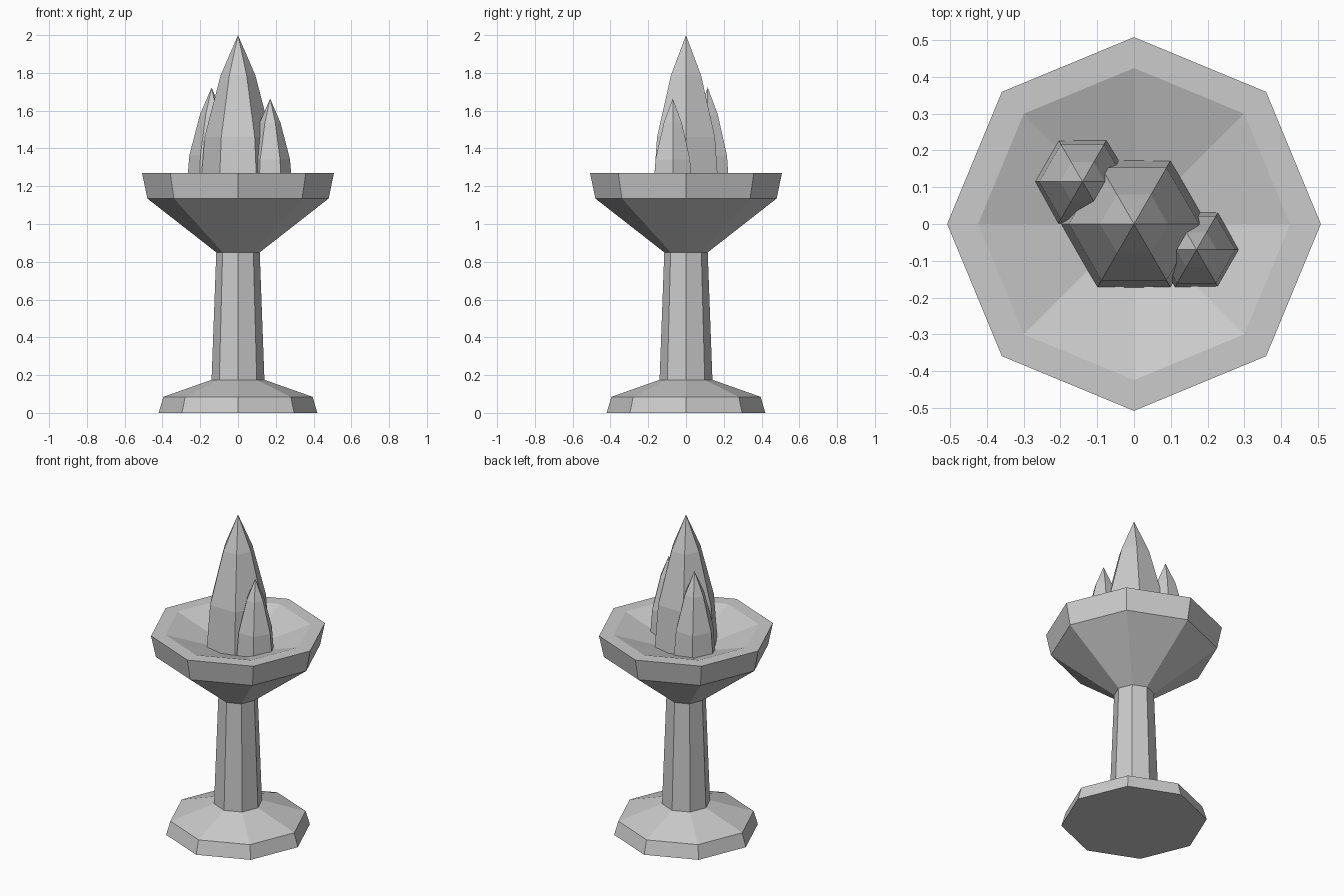
import bpy, bmesh
from math import cos, sin, tau

cube = bpy.data.objects.get("Cube")
if cube:
    bpy.data.objects.remove(cube, do_unlink=True)

stone = bpy.data.materials.new("grey_stone")
stone.use_nodes = True
stone.diffuse_color = (0.6, 0.6, 0.6, 1)
stone.node_tree.nodes["Principled BSDF"].inputs["Base Color"].default_value = (0.6, 0.6, 0.6, 1)


def faceted(name, profile, sides, centre=(0, 0)):
    """Turn a (radius, height) profile into a flat-faced solid; zero radius makes a tip."""
    bm = bmesh.new()
    rings = []
    for r, z in profile:
        count = sides if r > 0 else 1
        rings.append([bm.verts.new((centre[0] + r * cos(tau * i / sides),
                                    centre[1] + r * sin(tau * i / sides), z))
                      for i in range(count)])
    for low, high in zip(rings, rings[1:]):
        for i in range(sides):
            j = (i + 1) % sides
            if len(high) == 1:
                bm.faces.new((low[i], low[j], high[0]))
            else:
                bm.faces.new((low[i], low[j], high[j], high[i]))
    # Close the flat ends
    bm.faces.new(rings[0][::-1])
    if len(rings[-1]) > 1:
        bm.faces.new(rings[-1])
    bmesh.ops.recalc_face_normals(bm, faces=bm.faces)
    mesh = bpy.data.meshes.new(name)
    bm.to_mesh(mesh)
    bm.free()
    mesh.materials.append(stone)
    obj = bpy.data.objects.new(name, mesh)
    bpy.context.collection.objects.link(obj)
    return obj


# Pedestal: foot, tapering stem and hollow bowl in one octagonal profile
faceted("pedestal", [(0.42, 0), (0.395, 0.085), (0.14, 0.175), (0.115, 0.85),
                     (0.48, 1.135), (0.508, 1.27), (0.424, 1.27), (0.115, 1.165)], 8)

# Flames: hexagonal spikes of one shape at different scales
FLAME_BASE = 1.17
FLAME_SHAPE = [(0.2, 0), (0.177, 0.29), (0.092, 0.617), (0, 0.83)]
for name, scale, centre in (("main_flame", 1, (0, 0)),
                            ("left_flame", 0.595, (0.17, -0.07)),
                            ("right_flame", 0.665, (-0.14, 0.115))):
    faceted(name, [(r * scale, FLAME_BASE + z * scale) for r, z in FLAME_SHAPE], 6, centre)
